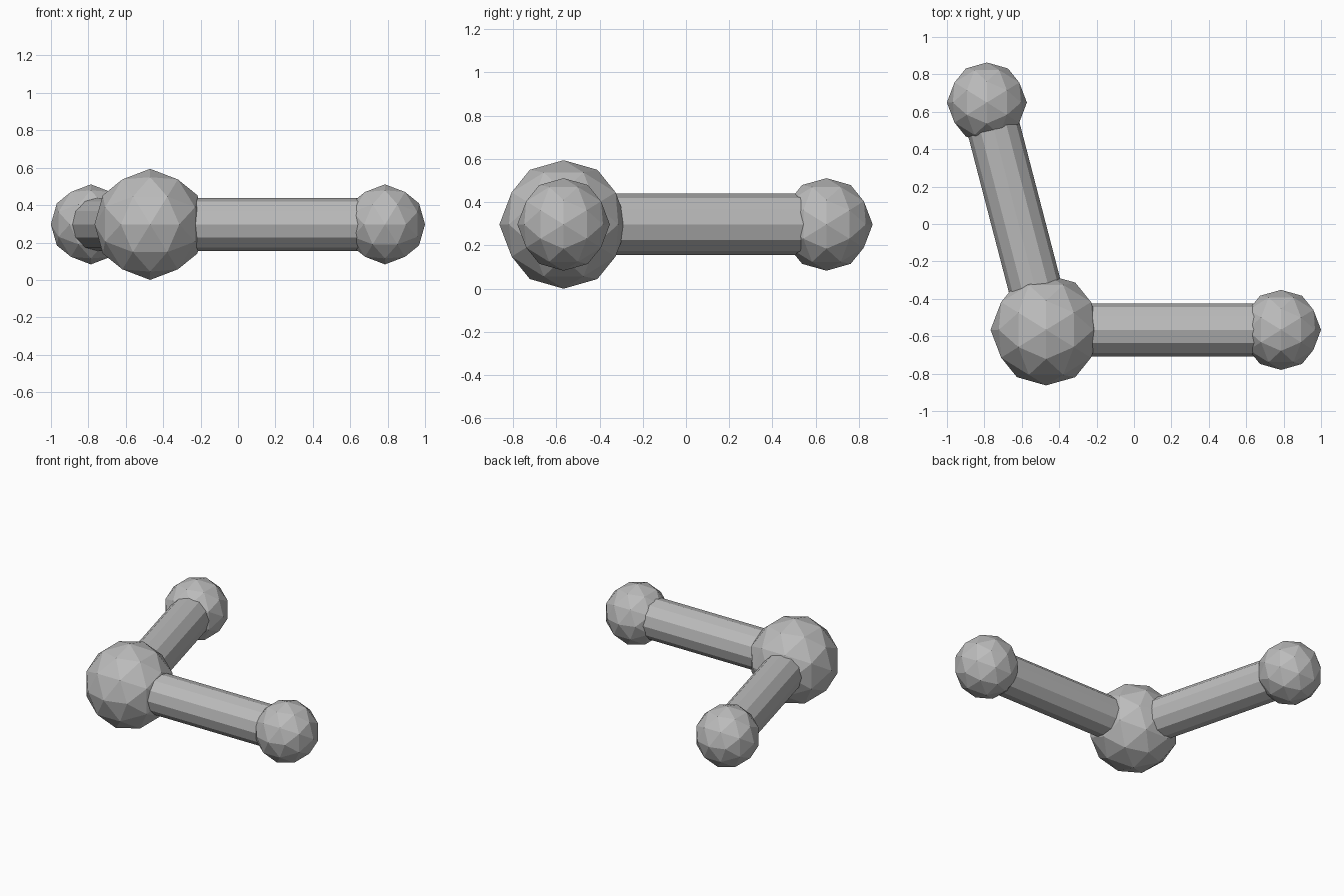
import bpy, bmesh, math
from mathutils import Vector, Matrix

cube = bpy.data.objects.get("Cube")
if cube:
    bpy.data.objects.remove(cube, do_unlink=True)

grey = bpy.data.materials.new("mid_grey")
grey.use_nodes = True
grey.diffuse_color = (0.5, 0.5, 0.5, 1)
grey.node_tree.nodes["Principled BSDF"].inputs["Base Color"].default_value = (0.5, 0.5, 0.5, 1)

BIG, SMALL, ROD = 0.297, 0.214, 0.142
LENGTH = 1.256
BEND = math.radians(104.6)
centre = Vector((-0.47, -0.566, BIG))


def finish(name, bm, location):
    bmesh.ops.recalc_face_normals(bm, faces=bm.faces[:])
    mesh = bpy.data.meshes.new(name)
    bm.to_mesh(mesh)
    bm.free()
    mesh.materials.append(grey)
    obj = bpy.data.objects.new(name, mesh)
    obj.location = location
    bpy.context.collection.objects.link(obj)


def faceted_ball(name, radius, location):
    """Icosahedron from three golden rectangles, split once and rounded."""
    bm = bmesh.new()
    golden = (1 + math.sqrt(5)) / 2
    for a in (-1, 1):
        for b in (-golden, golden):
            for p in ((a, b, 0), (0, a, b), (b, 0, a)):
                bm.verts.new(p)
    bmesh.ops.convex_hull(bm, input=bm.verts[:])
    bmesh.ops.subdivide_edges(bm, edges=bm.edges[:], cuts=1, use_grid_fill=True)
    for v in bm.verts:
        v.co = v.co.normalized() * radius
    finish(name, bm, location)


def rod(name, angle):
    """Twelve-sided rod from the large ball outward, horizontal."""
    bm = bmesh.new()
    bmesh.ops.create_cone(bm, cap_ends=True, segments=12, radius1=ROD,
                          radius2=ROD, depth=LENGTH)
    turn = Matrix.Rotation(angle, 4, 'Z') @ Matrix.Rotation(math.pi / 2, 4, 'Y')
    bmesh.ops.transform(bm, matrix=turn, verts=bm.verts[:])
    direction = Vector((math.cos(angle), math.sin(angle), 0))
    finish(name, bm, centre + direction * LENGTH / 2)


# Large corner ball, then two rods ending in small balls
faceted_ball("large_ball", BIG, centre)
for label, angle in (("front", 0), ("back", BEND)):
    rod(label + "_rod", angle)
    tip = centre + Vector((math.cos(angle), math.sin(angle), 0)) * LENGTH
    faceted_ball(label + "_small_ball", SMALL, tip)
